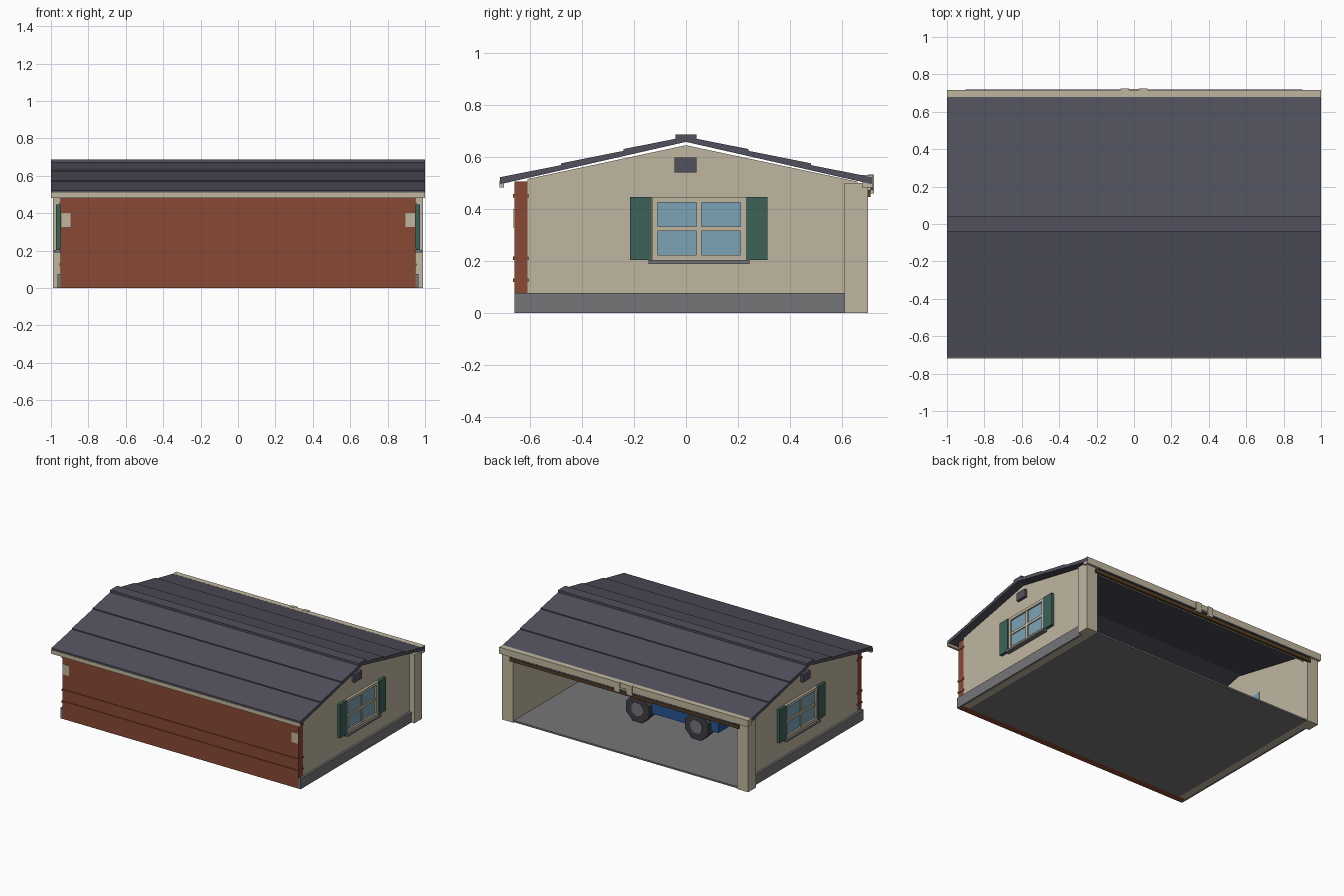
import bpy, bmesh, math
from mathutils import Matrix

cube = bpy.data.objects.get("Cube")
if cube:
    bpy.data.objects.remove(cube, do_unlink=True)


def material(name, r, g, b):
    m = bpy.data.materials.new(name)
    m.use_nodes = True
    m.diffuse_color = (r, g, b, 1)
    m.node_tree.nodes["Principled BSDF"].inputs["Base Color"].default_value = (r, g, b, 1)
    return m


cream = material("cream", .53, .47, .35)
brick = material("brick red", .25, .065, .036)
slate = material("slate roof", .082, .080, .109)
concrete = material("concrete grey", .18, .18, .19)
green = material("shutter green", .048, .122, .098)
glass = material("glass blue", .20, .37, .47)
blue = material("car blue", .02, .09, .30)
rubber = material("tyre grey", .05, .05, .06)
brown = material("wood brown", .09, .045, .017)


def finish(name, bm, mat):
    bmesh.ops.recalc_face_normals(bm, faces=bm.faces)
    me = bpy.data.meshes.new(name)
    bm.to_mesh(me)
    bm.free()
    me.materials.append(mat)
    ob = bpy.data.objects.new(name, me)
    bpy.context.collection.objects.link(ob)
    return ob


def box(name, mat, xs, ys, zs):
    bm = bmesh.new()
    bmesh.ops.create_cube(bm, size=1)
    for v in bm.verts:
        for i, span in enumerate((xs, ys, zs)):
            v.co[i] = sum(span) / 2 + v.co[i] * (span[1] - span[0])
    return finish(name, bm, mat)


def side_box(name, mat, s, xs, ys, zs):
    # same box on either side of the building
    return box(name, mat, sorted(s * x for x in xs), ys, zs)


def extrude_x(name, mat, points, x0, x1):
    # closed (y, z) profile pushed along x
    bm = bmesh.new()
    face = bm.faces.new([bm.verts.new((x0, y, z)) for y, z in points])
    ext = bmesh.ops.extrude_face_region(bm, geom=[face])["geom"]
    moved = [e for e in ext if isinstance(e, bmesh.types.BMVert)]
    bmesh.ops.translate(bm, verts=moved, vec=(x1 - x0, 0, 0))
    return finish(name, bm, mat)


def disc_y(name, mat, x, y, z, radius, depth):
    bm = bmesh.new()
    bmesh.ops.create_cone(bm, cap_ends=True, segments=8, radius1=radius, radius2=radius,
                          depth=depth, matrix=Matrix.Translation((x, y, z))
                          @ Matrix.Rotation(math.pi / 2, 4, 'X')
                          @ Matrix.Rotation(math.pi / 8, 4, 'Z'))
    return finish(name, bm, mat)


# Floor and brick wall
box("floor", concrete, (-.9, .9), (-.61, .69), (0, .012))
box("brick_wall", brick, (-.95, .95), (-.66, -.61), (0, .505))
box("brick_wall_lining", cream, (-.9, .9), (-.61, -.602), (.012, .5))
for z in (.125, .21, .45):
    box("brick_course", brick, (-.954, .954), (-.665, -.604), (z - .007, z + .007))

# Gable walls, with everything mounted on them
gable = [(-.61, 0), (.66, 0), (.66, .505), (0, .645), (-.61, .515)]
for s in (-1, 1):
    extrude_x("gable_wall", cream, gable, s * .9, s * .95)
    side_box("plinth", concrete, s, (.95, .966), (-.66, .61), (0, .076))
    side_box("corner_pillar", cream, s, (.9, .99), (.61, .70), (0, .5))
    side_box("wall_patch", cream, s, (.895, .945), (-.663, -.655), (.326, .4))
    side_box("vent", slate, s, (.95, .97), (-.045, .04), (.54, .597))

    side_box("window_glass", glass, s, (.896, .956), (-.11, .21), (.22, .43))
    for y in (-.13, .21):
        side_box("window_jamb", cream, s, (.95, .968), (y, y + .02), (.203, .445))
    for z in (.203, .425):
        side_box("window_rail", cream, s, (.95, .968), (-.11, .21), (z, z + .02))
    side_box("window_mullion", cream, s, (.95, .963), (.041, .059), (.22, .43))
    side_box("window_crossbar", cream, s, (.95, .963), (-.11, .21), (.315, .333))
    side_box("window_sill", concrete, s, (.95, .983), (-.145, .245), (.189, .203))
    for y in (-.215, .23):
        side_box("shutter", green, s, (.95, .972), (y, y + .083), (.203, .445))


# Roof of overlapping courses, one slope at a time
def slope(y):
    return .678 - .228 * y


edges = (0, .24, .48, .715)
for s in (-1, 1):
    outline = []
    for y0, y1 in zip(edges, edges[1:]):
        outline += [(s * y0, slope(y0)), (s * y1, slope(y1) + .007)]
    outline += [(s * y, slope(y) - .02) for y in (.715, 0)]
    extrude_x("roof_slope", slate, outline, -1, 1)
extrude_x("ridge_cap", slate, [(-.04, .665), (.04, .665), (.04, .686), (-.04, .686)], -1, 1)

# Eaves and the doorway head
box("front_gutter", cream, (-1, 1), (-.718, -.70), (.482, .51))
box("rear_gutter", cream, (-1, 1), (.678, .717), (.482, .53))
box("door_lintel", cream, (-.9, .9), (.655, .69), (.465, .5))
box("door_edge", brown, (-.92, .92), (.695, .71), (.445, .472))
box("door_track", slate, (-.9, .9), (.71, .72), (.472, .482))
for x in (-.05, .05):
    box("door_bracket", cream, (x - .022, x + .022), (.70, .724), (.46, .532))
box("door_handle", cream, (-.05, .05), (.715, .722), (.487, .497))

# Parked car, standing crosswise
box("car_body", blue, (-.41, .29), (-.17, .215), (.09, .21))
bm = bmesh.new()
bmesh.ops.create_cube(bm, size=1)
for v in bm.verts:
    taper = .75 if v.co.z > 0 else 1
    v.co = (-.04 + v.co.x * .42 * taper, .02 + v.co.y * .35 * taper, .27 + v.co.z * .12)
cabin = finish("car_cabin", bm, glass)
cabin.data.materials.append(blue)
for p in cabin.data.polygons:
    p.material_index = int(p.normal.z > .9)
for x in (-.26, .215):
    for y, s in ((.215, 1), (-.17, -1)):
        disc_y("tyre", rubber, x, y, .11, .1, .07)
        disc_y("wheel_hub", concrete, x, y + s * .034, .11, .05, .012)
